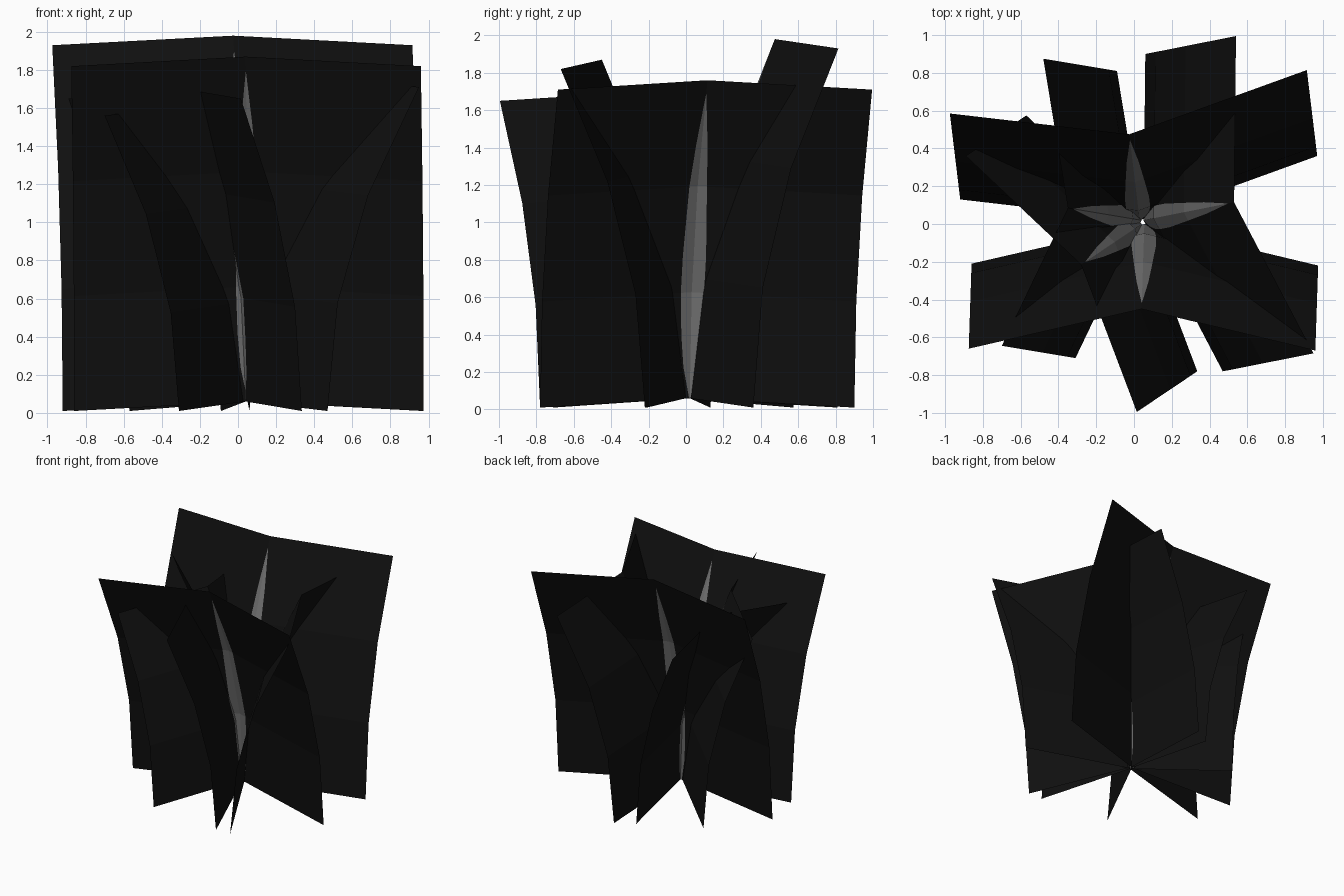
import bpy
from mathutils import Vector

if "Cube" in bpy.data.objects:
    bpy.data.objects.remove(bpy.data.objects["Cube"])


def material(name, value):
    m = bpy.data.materials.new(name)
    m.diffuse_color = (value, value, value, 1)
    m.use_nodes = True
    m.node_tree.nodes["Principled BSDF"].inputs["Base Color"].default_value = m.diffuse_color
    return m


black = material("black_card", 0.005)
grey = material("grey_blade", 0.17)

# rows up the card (fraction of height, half width of the painted blade)
ROWS = [(0, 0.004), (0.1, 0.042), (0.2, 0.058), (1 / 3, 0.066), (0.45, 0.066),
        (2 / 3, 0.05), (0.8, 0.032), (0.955, 0.0), (1, 0.0)]


def bend(t):
    # outward lean: parabola sampled on three straight segments
    i = min(int(t * 3 + 1e-6), 2)
    a, b = (i / 3) ** 2, ((i + 1) / 3) ** 2
    return a + (b - a) * (t * 3 - i)


def leaf_card(name, fold, end_a, end_b, lean, height):
    """Folded card leaning outward, with a slim blade along its fold."""
    centre = Vector((*fold, 0.06))
    ends = [Vector((*end_a, 0.01)), Vector((*end_b, 0.01))]
    verts, faces, mats = [], [], []
    for t, w in ROWS:
        shift = Vector((lean[0] * bend(t), lean[1] * bend(t), t * (height - 0.06)))
        inner = []
        for e in ends:
            d = e - centre
            inner.append(centre + d.normalized() * max(w, 0.001))
        row = [ends[0], inner[0], centre, inner[1], ends[1]]
        verts += [p + shift for p in row]
    for r in range(len(ROWS) - 1):
        for c in range(4):
            k = r * 5 + c
            faces.append((k, k + 1, k + 6, k + 5))
            mats.append(1 if c in (1, 2) and r < len(ROWS) - 2 else 0)
    me = bpy.data.meshes.new(name)
    me.from_pydata([tuple(v) for v in verts], [], faces)
    me.materials.append(black)
    me.materials.append(grey)
    for p, m in zip(me.polygons, mats):
        p.material_index = m
    ob = bpy.data.objects.new(name, me)
    bpy.context.collection.objects.link(ob)


# five cards around the root: fold, two lower corners, lean, height
leaf_card("back_leaf", (0.03, 0.02), (0.97, 0.36), (-0.92, 0.13), (-0.055, 0.455), 1.98)
leaf_card("right_leaf", (0.05, 0.02), (0.47, -0.78), (0.06, 0.90), (0.48, 0.095), 1.76)
leaf_card("front_leaf", (0.055, 0.0), (-0.86, -0.21), (0.975, -0.22), (-0.015, -0.45), 1.87)
leaf_card("left_leaf", (0.04, 0.02), (-0.09, 0.81), (-0.31, -0.71), (-0.39, 0.065), 1.61)
leaf_card("front_left_leaf", (0.04, 0.0), (-0.57, 0.575), (0.335, -0.78), (-0.32, -0.215), 1.70)
